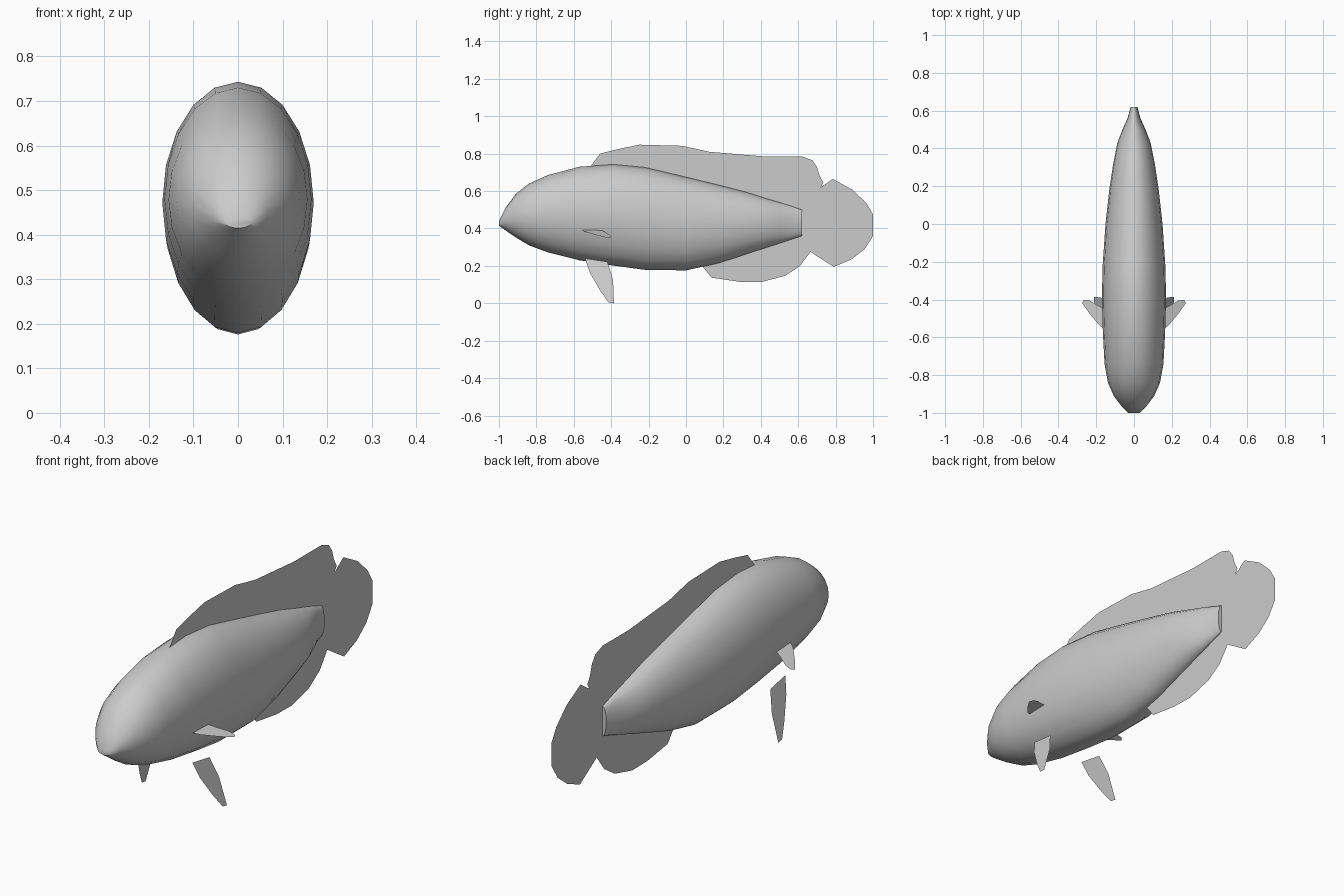
import bpy, bmesh, math

cube = bpy.data.objects.get("Cube")
if cube:
    bpy.data.objects.remove(cube, do_unlink=True)

GREY = (0.6, 0.6, 0.6, 1)
grey = bpy.data.materials.new("plain grey")
grey.use_nodes = True
grey.diffuse_color = GREY
grey.node_tree.nodes["Principled BSDF"].inputs["Base Color"].default_value = GREY


def finish(name, bm, smooth=False):
    mesh = bpy.data.meshes.new(name)
    bm.to_mesh(mesh)
    bm.free()
    mesh.materials.append(grey)
    obj = bpy.data.objects.new(name, mesh)
    bpy.context.collection.objects.link(obj)
    if smooth:
        bpy.ops.object.select_all(action="DESELECT")
        obj.select_set(True)
        bpy.context.view_layer.objects.active = obj
        bpy.ops.object.shade_smooth_by_angle(angle=math.radians(50))
    return obj


def sheet(name, points):
    """Flat fin of no thickness from its outline."""
    bm = bmesh.new()
    face = bm.faces.new([bm.verts.new(p) for p in points])
    bmesh.ops.triangulate(bm, faces=[face])
    return finish(name, bm)


# Body: oval rings along the length (y, top, bottom, half width)
SIDES = 20
stations = [
    (-1.0, .44, .415, .03), (-.965, .51, .39, .066), (-.91, .585, .352, .107),
    (-.84, .64, .31, .138), (-.74, .685, .273, .156), (-.57, .73, .23, .165),
    (-.39, .743, .202, .17), (-.22, .727, .179, .166), (0, .675, .176, .151),
    (.18, .631, .216, .131), (.32, .595, .262, .11), (.43, .56, .298, .088),
    (.5, .54, .32, .061), (.56, .521, .34, .034), (.62, .5, .36, .018),
]
bm = bmesh.new()
rings = []
for y, top, bottom, half in stations:
    ring = []
    for i in range(SIDES):
        a = math.tau * i / SIDES
        z = (top + bottom) / 2 + (top - bottom) / 2 * math.cos(a)
        ring.append(bm.verts.new((half * math.sin(a), y, z)))
    rings.append(ring)
for a, b in zip(rings, rings[1:]):
    for i in range(SIDES):
        j = (i + 1) % SIDES
        bm.faces.new((a[i], a[j], b[j], b[i]))
bm.faces.new(rings[0])
bm.faces.new(rings[-1])
bmesh.ops.recalc_face_normals(bm, faces=bm.faces[:])
finish("body", bm, smooth=True)

# Upright fins on the centre line (y, z); their roots lie inside the body
dorsal = [(-.52, .72), (-.46, .8), (-.36, .825), (-.25, .848), (-.02, .842),
          (.125, .81), (.42, .785), (.62, .785), (.675, .765), (.7, .73),
          (.715, .68), (.735, .645), (.72, .62), (.6, .45), (.1, .5), (-.4, .6)]
tail = [(.72, .62), (.785, .665), (.89, .607), (.965, .535), (1, .475),
        (1, .36), (.955, .29), (.885, .235), (.79, .195), (.665, .275), (.6, .45)]
anal = [(.665, .275), (.61, .2), (.53, .147), (.4, .113), (.286, .115),
        (.137, .137), (.09, .195), (.1, .3), (.6, .45)]
for name, outline in (("dorsal_fin", dorsal), ("tail_fin", tail), ("anal_fin", anal)):
    sheet(name, [(0, y, z) for y, z in outline])

# Paired fins: pectoral (x, y) slopes down outward, pelvic (y, z) splays outward
pectoral = [(.15, -.56), (.18, -.54), (.235, -.475), (.275, -.418),
            (.265, -.402), (.235, -.405), (.185, -.435), (.15, -.45)]
pelvic = [(-.54, .24), (-.42, .222), (-.39, .125), (-.385, 0),
          (-.415, .005), (-.46, .07), (-.515, .165)]
for side, s in (("left", 1), ("right", -1)):
    sheet(side + "_pectoral_fin",
          [(s * x, y, .39 - .35 * (x - .16)) for x, y in pectoral])
    sheet(side + "_pelvic_fin",
          [(s * (.14 + .3 * (.24 - z)), y, z) for y, z in pelvic])
